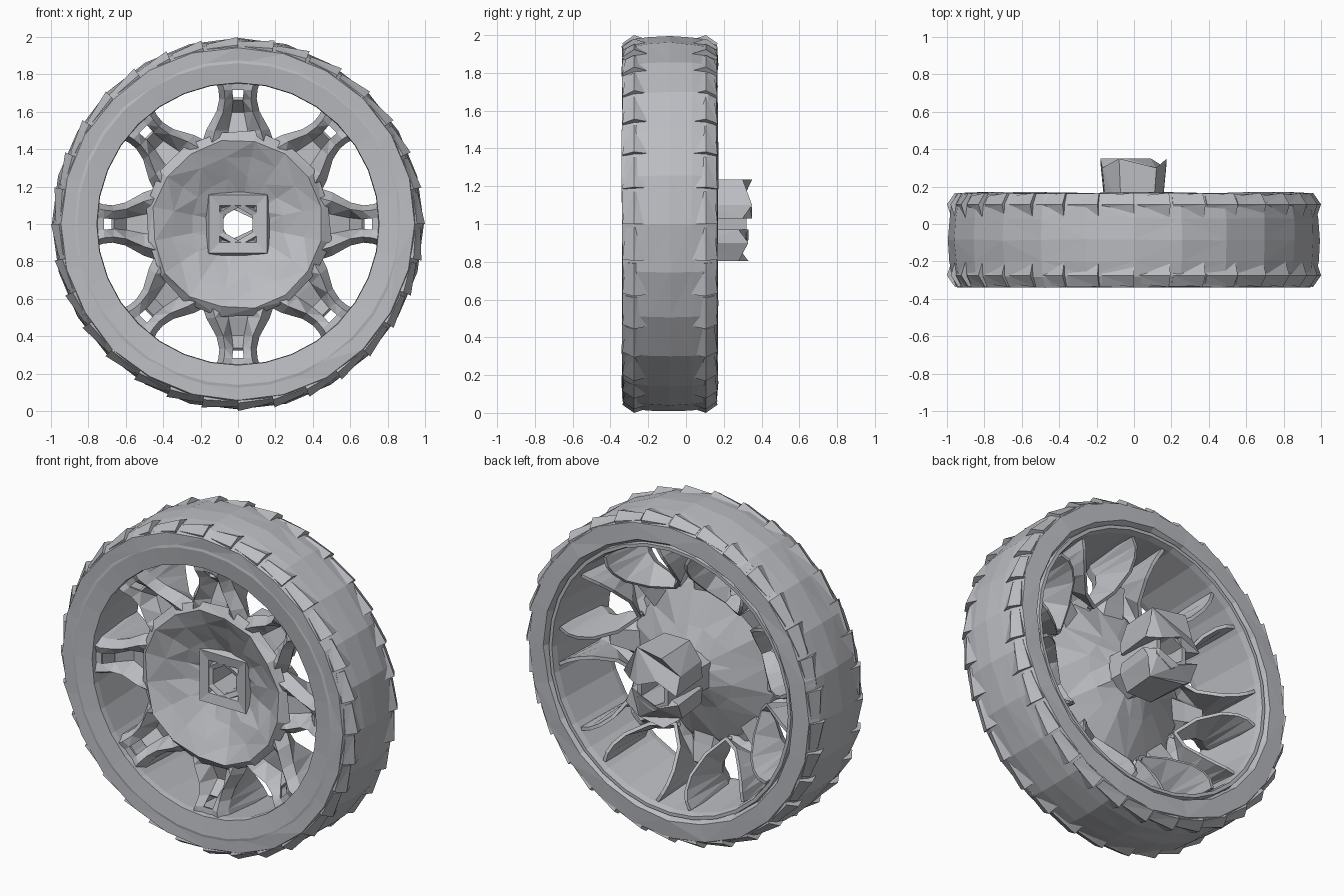
import bpy, bmesh, math, random
from mathutils import Vector

if "Cube" in bpy.data.objects:
    bpy.data.objects.remove(bpy.data.objects["Cube"])

random.seed(4)
TAU = math.tau
grey = bpy.data.materials.new("grey")
grey.diffuse_color = (0.5, 0.51, 0.54, 1)
grey.use_nodes = True
grey.node_tree.nodes["Principled BSDF"].inputs["Base Color"].default_value = grey.diffuse_color


def polar(r, a, y):
    return Vector((r * math.cos(a), y, 1 + r * math.sin(a)))


def finish(name, bm):
    bmesh.ops.recalc_face_normals(bm, faces=bm.faces)
    me = bpy.data.meshes.new(name)
    bm.to_mesh(me)
    bm.free()
    me.materials.append(grey)
    ob = bpy.data.objects.new(name, me)
    bpy.context.collection.objects.link(ob)
    return ob


def lathe(name, profile, segs, turn=0.0, jitter=0.0):
    """Closed (radius, y) profile turned about the wheel axle."""
    bm = bmesh.new()
    rings = []
    for i in range(segs):
        a = TAU * i / segs + turn
        rings.append([bm.verts.new(polar(r + random.uniform(-jitter, jitter), a,
                                         y + random.uniform(-jitter, jitter)))
                      for r, y in profile])
    n = len(profile)
    for i in range(segs):
        p, q = rings[i], rings[(i + 1) % segs]
        for j in range(n):
            k = (j + 1) % n
            bm.faces.new((p[j], p[k], q[k], q[j]))
    if jitter:
        bmesh.ops.triangulate(bm, faces=bm.faces)
    return finish(name, bm)


# tire carcass
lathe("tire", [(0.86, -0.335), (0.945, -0.337), (0.975, -0.28), (0.985, -0.20),
               (0.992, -0.085), (0.985, 0.03), (0.975, 0.11), (0.945, 0.162),
               (0.84, 0.168), (0.82, 0.13), (0.81, -0.2)], 24, 0, 0.004)

# pointed wedge lugs on both shoulders, raised at the leading edge
bm = bmesh.new()
LUGS = 32
for side in (-1, 1):
    for i in range(LUGS):
        a = TAU * i / LUGS
        b = a + TAU / LUGS * 0.9

        def pt(r, ang, off):
            return bm.verts.new(polar(r, ang, -0.085 + side * off))
        lead = [pt(0.975, a, 0.115), pt(1.0, a, 0.19), pt(0.957, a, 0.252), pt(0.92, a, 0.24)]
        trail = [pt(0.965, b, 0.17), pt(0.975, b, 0.19), pt(0.95, b, 0.235), pt(0.92, b, 0.235)]
        bm.faces.new(lead)
        bm.faces.new(trail)
        for j in range(4):
            k = (j + 1) % 4
            bm.faces.new((lead[j], lead[k], trail[k], trail[j]))
bmesh.ops.triangulate(bm, faces=bm.faces)
finish("tread_lugs", bm)

# rim: flat front flange, deep barrel, raised lip at the back
lathe("rim", [(0.875, -0.336), (0.86, -0.339), (0.755, -0.325), (0.752, -0.29),
              (0.785, 0.12), (0.795, 0.155), (0.815, 0.155), (0.82, 0.12),
              (0.80, 0.0), (0.79, -0.28)], 32)

# dished centre disc
lathe("centre_disc", [(0.13, -0.10), (0.25, -0.155), (0.36, -0.205), (0.46, -0.25),
                      (0.50, -0.22), (0.46, -0.19), (0.25, -0.09), (0.13, -0.04)],
      16, TAU / 32, 0.012)

# eight deep spokes: troughs open at the back, with a hole near the tip
# (radius, half width, front y, back y, back width factor, front dip)
SECTIONS = [(0.41, 0.19, -0.22, -0.14, 0.9, 0.03), (0.50, 0.16, -0.24, -0.06, 0.55, 0.07),
            (0.60, 0.105, -0.25, 0.04, 0.55, 0.11), (0.67, 0.09, -0.27, 0.09, 0.7, 0.04),
            (0.72, 0.095, -0.30, 0.115, 0.85, 0.02), (0.768, 0.11, -0.305, 0.12, 1.0, 0.02)]
bm = bmesh.new()
for s in range(8):
    a = TAU * s / 8
    out = Vector((math.cos(a), 0, math.sin(a)))
    across = Vector((-math.sin(a), 0, math.cos(a)))
    rows = []
    for r, w, yf, yb, f, dip in SECTIONS:
        shape = [(-w * f, yb), (-w, yf + 0.06), (-w * 0.75, yf), (-w * 0.35, yf + dip),
                 (w * 0.35, yf + dip), (w * 0.75, yf), (w, yf + 0.06), (w * f, yb)]
        rows.append([bm.verts.new(Vector((0, y, 1)) + out * r + across * x) for x, y in shape])
    for n in range(len(rows) - 1):
        for j in range(7):
            if n == 3 and j == 3:
                continue
            bm.faces.new((rows[n][j], rows[n][j + 1], rows[n + 1][j + 1], rows[n + 1][j]))
bmesh.ops.triangulate(bm, faces=bm.faces)
spokes = finish("spokes", bm)
thick = spokes.modifiers.new("thickness", "SOLIDIFY")
thick.thickness = 0.02
thick.offset = 0

# square hub plate at the front, hexagonal bore through the axle
lathe("hub_plate", [(0.12, -0.10), (0.14, -0.14), (0.22, -0.15), (0.25, -0.10), (0.12, -0.05)],
      4, TAU / 8)
lathe("axle", [(0.088, -0.13), (0.12, -0.14), (0.15, -0.05), (0.14, 0.18),
               (0.12, 0.32), (0.088, 0.32)], 6, TAU / 12)

# split axle collar: one jaw above and one below
for name, sign, top, back in (("upper_jaw", 1, 0.235, 0.35), ("lower_jaw", -1, 0.195, 0.33)):
    bm = bmesh.new()
    outline = [(-0.18, 0.03), (-0.17, 0.13), (-0.08, top), (0.12, top), (0.175, 0.10),
               (0.17, 0.03), (0.09, 0.03), (0.045, 0.085), (-0.045, 0.085), (-0.09, 0.03)]
    near = [bm.verts.new((x * 0.85, 0.06, 1 + sign * z)) for x, z in outline]
    far = [bm.verts.new((x, back - 0.05 * (i % 2), 1 + sign * z))
           for i, (x, z) in enumerate(outline)]
    for i in range(len(outline)):
        k = (i + 1) % len(outline)
        bm.faces.new((near[i], near[k], far[k], far[i]))
    bm.faces.new(near)
    bm.faces.new(far)
    bmesh.ops.triangulate(bm, faces=bm.faces)
    finish(name, bm)
